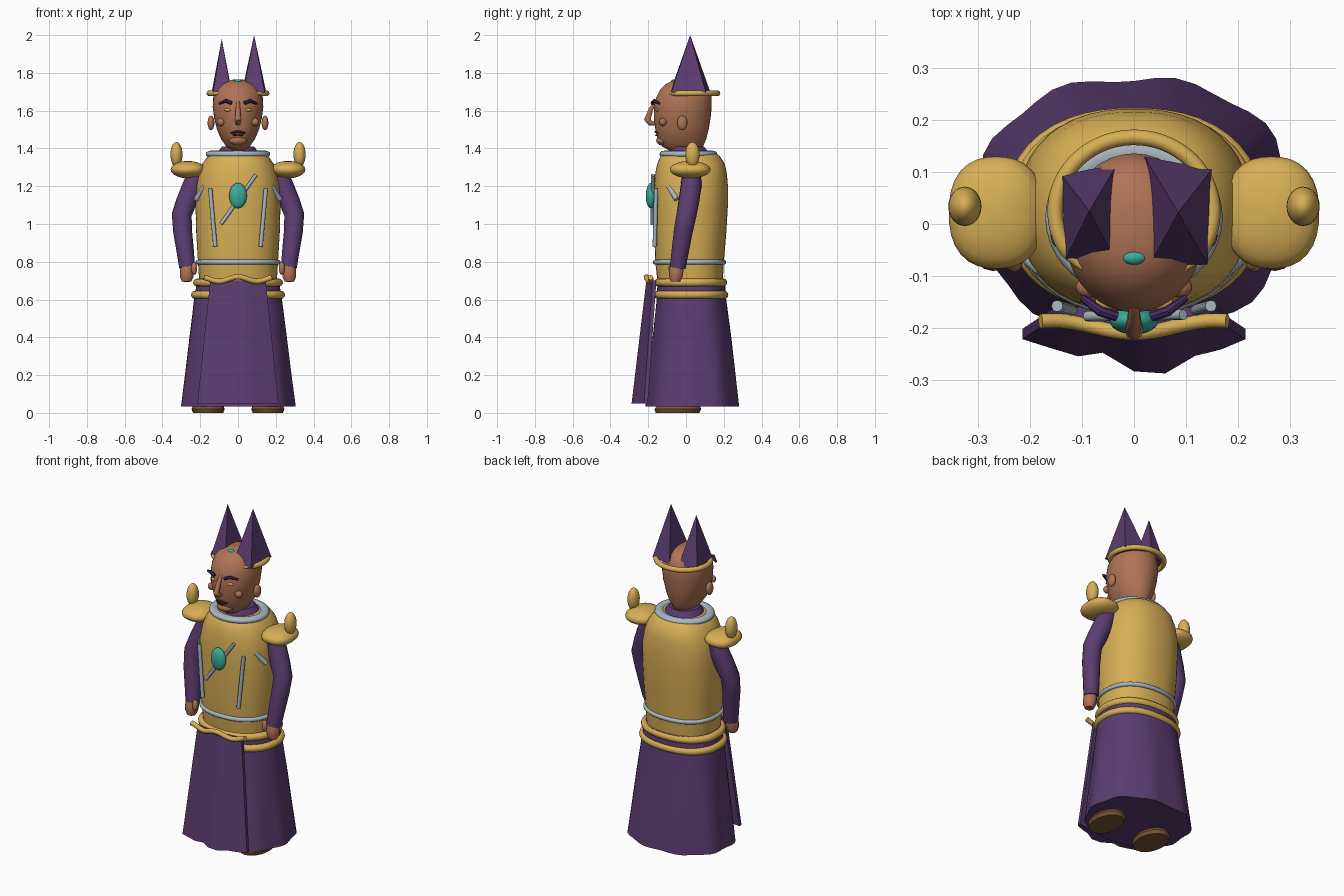
import bpy, bmesh, math
from mathutils import Vector, Matrix

if "Cube" in bpy.data.objects:
    bpy.data.objects.remove(bpy.data.objects["Cube"])


def mat(name, r, g, b):
    m = bpy.data.materials.new(name)
    m.diffuse_color = [(c / 255) ** 2.2 for c in (r, g, b)] + [1]
    m.use_nodes = True
    m.node_tree.nodes["Principled BSDF"].inputs["Base Color"].default_value = m.diffuse_color
    return m


PURPLE = mat("purple cloth", 92, 63, 112)
GOLD = mat("gold", 214, 173, 86)
SKIN = mat("skin", 174, 115, 86)
SILVER = mat("silver", 168, 181, 191)
TEAL = mat("teal gem", 62, 172, 155)
BROW = mat("dark violet", 72, 46, 100)
LEATHER = mat("brown leather", 122, 84, 56)
DARK = mat("dark lip", 82, 46, 48)


def finish(name, bm, material, angle=40):
    bmesh.ops.recalc_face_normals(bm, faces=bm.faces)
    for f in bm.faces:
        f.smooth = angle > 0
    me = bpy.data.meshes.new(name)
    bm.to_mesh(me)
    bm.free()
    me.materials.append(material)
    if angle:
        me.set_sharp_from_angle(angle=math.radians(angle))
    ob = bpy.data.objects.new(name, me)
    bpy.context.collection.objects.link(ob)
    return ob


def skin_rings(name, rings, material, caps=True, closed=False, angle=40):
    """Bridge a series of equal-length point rings."""
    bm = bmesh.new()
    vs = [[bm.verts.new(p) for p in r] for r in rings]
    n = len(vs[0])
    pairs = list(zip(vs, vs[1:])) + ([(vs[-1], vs[0])] if closed else [])
    for a, b in pairs:
        for i in range(n):
            j = (i + 1) % n
            bm.faces.new((a[i], a[j], b[j], b[i]))
    if caps and not closed:
        bm.faces.new(vs[0][::-1])
        bm.faces.new(vs[-1])
    return finish(name, bm, material, angle)


def oval(z, rx, y0, y1, n=40, power=2.0, wave=0.0):
    """Horizontal superellipse between y0 and y1."""
    pts = []
    for i in range(n):
        t = 2 * math.pi * i / n
        c, s = math.cos(t), math.sin(t)
        k = (abs(c) ** power + abs(s) ** power) ** (-1 / power)
        k *= 1 + wave * math.cos(9 * t + 0.8)
        pts.append(Vector((rx * k * c, (y0 + y1) / 2 + (y1 - y0) / 2 * k * s, z)))
    return pts


def ellipsoid(name, loc, size, material, rot=(0, 0, 0), seg=24):
    bm = bmesh.new()
    bmesh.ops.create_uvsphere(bm, u_segments=seg, v_segments=seg // 2, radius=1)
    ob = finish(name, bm, material, 60)
    ob.location, ob.scale, ob.rotation_euler = loc, size, rot
    return ob


def tube(name, path, radii, material, sides=12, closed=False):
    """Round tube along points, with a radius for each point."""
    pts = [Vector(p) for p in path]
    if not isinstance(radii, (list, tuple)):
        radii = [radii] * len(pts)
    rings, last = [], len(pts) - 1
    for i, p in enumerate(pts):
        a = pts[i - 1] if i or closed else p
        b = pts[(i + 1) % len(pts)] if i < last or closed else p
        d = (b - a).normalized()
        u = d.cross(Vector((0, 1, 0)) if abs(d.z) > 0.7 else Vector((0, 0, 1))).normalized()
        v = d.cross(u)
        rings.append([p + radii[i] * (u * math.cos(w) + v * math.sin(w))
                      for w in (2 * math.pi * k / sides for k in range(sides))])
    return skin_rings(name, rings, material, closed=closed)


# Robe skirt, with a gently folded hem
skin_rings("skirt", [oval(z, rx, a, b, 48, 2.3, w) for z, rx, a, b, w in (
    (0.035, 0.30, -0.21, 0.28, 0.025), (0.2, 0.28, -0.195, 0.262, 0.018),
    (0.4, 0.257, -0.175, 0.24, 0.01), (0.6, 0.233, -0.155, 0.213, 0),
    (0.71, 0.215, -0.15, 0.205, 0))], PURPLE)

# Folded cloth panel hanging at the front
folds = [(-1, 0), (-0.75, 0.017), (-0.5, 0.033), (-0.28, 0.026), (0, 0.062),
         (0.28, 0.066), (0.55, 0.032), (0.78, 0.02), (1, 0)]
rings = []
for i in range(6):
    f = i / 5
    z, w = 0.05 + 0.65 * f, 0.215 - 0.068 * f
    base, amp = -0.222 + 0.045 * f, 1 - 0.5 * f
    rings.append([(t * w, base - d * amp, z) for t, d in folds]
                 + [(t * w, base + 0.02 - d * amp * 0.3, z) for t, d in reversed(folds)])
skin_rings("front_panel", rings, PURPLE, angle=50)

# Armoured torso
skin_rings("torso", [oval(z, rx, a, b, 48, 2.3) for z, rx, a, b in (
    (0.69, 0.205, -0.15, 0.195), (0.8, 0.212, -0.163, 0.2), (0.95, 0.221, -0.168, 0.213),
    (1.1, 0.225, -0.17, 0.222), (1.2, 0.222, -0.168, 0.222), (1.27, 0.208, -0.162, 0.216),
    (1.32, 0.188, -0.152, 0.205), (1.36, 0.16, -0.135, 0.178), (1.38, 0.13, -0.11, 0.15))], GOLD)

# Belts, waist ring and collar
for name, z, rx, a, b, r, m in (
        ("lower_belt", 0.625, 0.228, -0.15, 0.203, 0.021, GOLD),
        ("upper_belt", 0.69, 0.217, -0.148, 0.197, 0.021, GOLD),
        ("waist_ring", 0.798, 0.212, -0.163, 0.2, 0.013, SILVER)):
    tube(name, oval(z, rx, a, b, 48, 2.3), r, m, closed=True)
tube("collar", oval(1.37, 0.145, -0.115, 0.14), 0.026, SILVER, closed=True).scale = (1, 1, 0.7)
bpy.data.objects["collar"].location.z = 1.37 * 0.3
tube("buckle_trim", [(x / 100, -0.198 - 0.012 * math.cos(x / 5), 0.708 + 0.012 * math.cos(x / 3.2))
                     for x in range(-18, 19, 2)], 0.014, GOLD)

# Neck cloth
skin_rings("neck", [oval(1.34, 0.125, -0.1, 0.135), oval(1.385, 0.105, -0.085, 0.115),
                    oval(1.41, 0.085, -0.07, 0.095)], PURPLE)

# Head
skin_rings("head", [oval(z, rx, a, b, 36) for z, rx, a, b in (
    (1.39, 0.045, -0.09, 0.07), (1.41, 0.062, -0.125, 0.09), (1.45, 0.09, -0.15, 0.107),
    (1.5, 0.111, -0.162, 0.12), (1.56, 0.126, -0.17, 0.13), (1.62, 0.134, -0.17, 0.136),
    (1.67, 0.131, -0.158, 0.136), (1.71, 0.118, -0.138, 0.125), (1.74, 0.092, -0.108, 0.102),
    (1.757, 0.06, -0.075, 0.07), (1.765, 0.022, -0.03, 0.03))], SKIN)

# Face
tube("nose", [(0, -0.155, 1.65), (0, -0.185, 1.61), (0, -0.205, 1.55), (0, -0.19, 1.535),
              (0, -0.16, 1.53)], [0.009, 0.012, 0.018, 0.015, 0.01], SKIN, 10)
ellipsoid("chin", (0, -0.122, 1.442), (0.048, 0.036, 0.027), SKIN)
tube("upper_lip", [(-0.036, -0.148, 1.481), (-0.012, -0.162, 1.488), (0.012, -0.162, 1.488),
                   (0.036, -0.148, 1.481)], 0.006, DARK, 8)
tube("lower_lip", [(-0.026, -0.15, 1.472), (0, -0.158, 1.47), (0.026, -0.15, 1.472)], 0.005, DARK, 8)
ellipsoid("forehead_gem", (0, -0.065, 1.752), (0.023, 0.014, 0.014), TEAL)
for side, s in (("left", -1), ("right", 1)):
    ellipsoid(side + "_eye", (s * 0.054, -0.152, 1.604), (0.021, 0.012, 0.008), GOLD, (0, 0, s * 0.25))
    tube(side + "_brow", [(s * 0.034, -0.178, 1.64), (s * 0.065, -0.168, 1.652),
                          (s * 0.1, -0.142, 1.638)], [0.01, 0.01, 0.007], BROW, 8)
    ellipsoid(side + "_cheek", (s * 0.09, -0.122, 1.54), (0.022, 0.02, 0.021), SKIN)
    ellipsoid(side + "_ear", (s * 0.143, -0.02, 1.535), (0.018, 0.027, 0.039), SKIN)

# Crown band, open at the forehead
band = [math.radians(a) for a in range(-52, 233, 6)]
tube("crown_band", [(0.152 * math.cos(a), 0.024 + 0.143 * math.sin(a), 1.692) for a in band],
     [0.015 * min(1, 0.35 + min(i, len(band) - 1 - i) / 5) for i in range(len(band))], GOLD)

# Two pointed crown peaks with four sides
for name, apex, base in (
        ("left_peak", (-0.086, 0.025, 1.98),
         ((-0.14, 0.095), (-0.032, 0.115), (-0.036, -0.07), (-0.132, -0.068))),
        ("right_peak", (0.085, 0.022, 2.0),
         ((0.02, 0.13), (0.15, 0.105), (0.142, -0.078), (0.027, -0.085)))):
    bm = bmesh.new()
    low = [bm.verts.new((x, y, 1.695)) for x, y in base]
    top = bm.verts.new(apex)
    bm.faces.new(low)
    for i in range(4):
        bm.faces.new((low[i], low[(i + 1) % 4], top))
    finish(name, bm, PURPLE, 0)

# Chest ornaments
ellipsoid("chest_gem", (0, -0.186, 1.15), (0.047, 0.027, 0.067), TEAL)
tube("chest_sash_rod", [(-0.09, -0.178, 1.0), (0.095, -0.175, 1.26)], 0.01, SILVER)

for side, s in (("left", -1), ("right", 1)):
    tube(side + "_chest_rod", [(s * 0.148, -0.158, 1.19), (s * 0.12, -0.166, 0.88)], 0.011, SILVER)
    tube(side + "_shoulder_rod", [(s * 0.175, -0.09, 1.2), (s * 0.222, -0.05, 1.13)], 0.014, SILVER)
    # Shoulder guard with its upright knob
    skin_rings(side + "_shoulder_guard", [
        [Vector((p.x + s * 0.265, p.y, p.z)) for p in
         oval(1.288 + 0.046 * math.sin(a), 0.092 * math.cos(a),
              0.022 - 0.108 * math.cos(a), 0.022 + 0.108 * math.cos(a), 32, 2.4)]
        for a in (math.radians(d) for d in range(-85, 86, 17))], GOLD, angle=60)
    ellipsoid(side + "_shoulder_knob", (s * 0.326, 0.034, 1.368), (0.032, 0.038, 0.066), GOLD)
    # Bent sleeve and hand
    tube(side + "_sleeve", [(s * 0.215, 0.03, 1.27), (s * 0.24, 0.027, 1.2), (s * 0.272, 0.015, 1.12),
                            (s * 0.298, 0.003, 1.05), (s * 0.293, -0.015, 0.96), (s * 0.28, -0.03, 0.86),
                            (s * 0.269, -0.044, 0.77)],
         [0.05, 0.055, 0.055, 0.053, 0.05, 0.046, 0.042], PURPLE, 16)
    tube(side + "_hand", [(s * 0.268, -0.046, 0.79), (s * 0.27, -0.052, 0.75), (s * 0.272, -0.055, 0.72),
                          (s * 0.272, -0.056, 0.695)], [0.034, 0.038, 0.036, 0.025], SKIN)
    ellipsoid(side + "_thumb", (s * 0.232, -0.075, 0.765), (0.016, 0.018, 0.034), SKIN)
    # Shoe with a flat sole
    skin_rings(side + "_shoe", [
        [Vector((p.x + s * 0.158, p.y, p.z)) for p in oval(z, r, a, b, 24)] for z, r, a, b in (
            (0, 0.08, -0.16, 0.07), (0.02, 0.088, -0.167, 0.08), (0.05, 0.075, -0.14, 0.07),
            (0.08, 0.045, -0.1, 0.05))], LEATHER)
